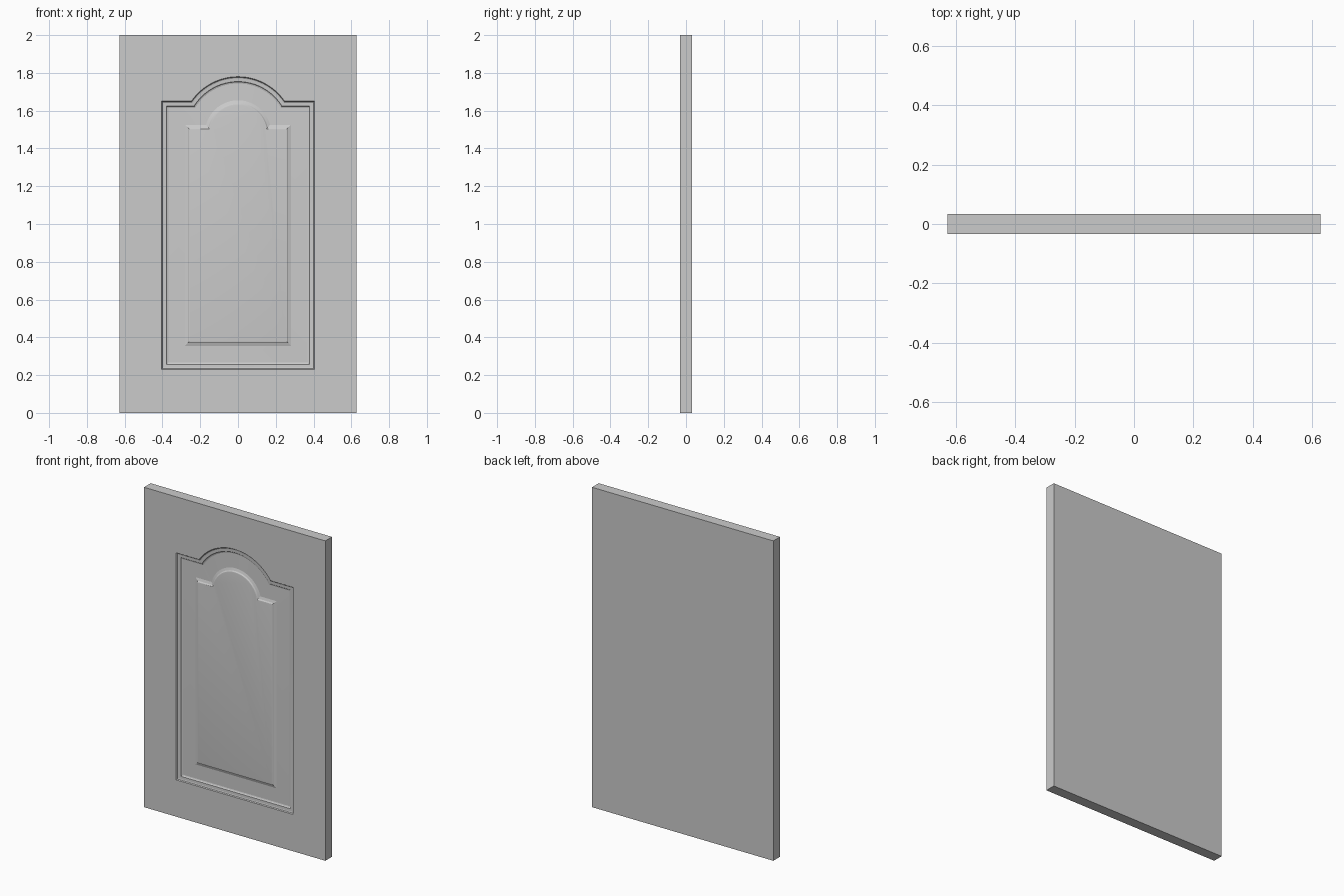
import bpy, bmesh, math

if "Cube" in bpy.data.objects:
    bpy.data.objects.remove(bpy.data.objects["Cube"])

W, H, T = 0.627, 2.0, 0.033      # half width, height, half thickness
ARCH_Z, ARCH_R, SEGS = 1.48, 0.30, 24


def outline(bm, off, depth):
    """Arched panel outline, inset by off and sunk by depth, anticlockwise from bottom left."""
    x, z0, z1, r = 0.405 - off, 0.23 + off, 1.65 - off, ARCH_R - off
    a = math.asin((z1 - ARCH_Z) / r)
    pts = [(-x, z0), (x, z0), (x, z1)]
    for i in range(SEGS + 1):
        t = a + (math.pi - 2 * a) * i / SEGS
        pts.append((r * math.cos(t), ARCH_Z + r * math.sin(t)))
    pts.append((-x, z1))
    return [bm.verts.new((px, -T + depth, pz)) for px, pz in pts]


def bridge(bm, a, b):
    n = len(a)
    for i in range(n):
        j = (i + 1) % n
        bm.faces.new((a[i], a[j], b[j], b[i]))


bm = bmesh.new()
corners = [(-W, 0), (W, 0), (W, H), (-W, H)]
front = [bm.verts.new((x, -T, z)) for x, z in corners]
back = [bm.verts.new((x, T, z)) for x, z in corners]

# Slab sides and back
bridge(bm, back, front)
bm.faces.new(back[::-1])

# Moulding profile: (inset, depth) from frame edge to raised centre
profile = [(0, 0), (0.004, 0.006), (0.010, 0.008), (0.026, 0.009),
           (0.030, 0.014), (0.036, 0.016), (0.125, 0.014),
           (0.140, 0.009), (0.146, 0.004), (0.152, 0.003)]
rings = [outline(bm, o, d) for o, d in profile]
for a, b in zip(rings, rings[1:]):
    bridge(bm, a, b)

# Raised centre field
bm.faces.new(rings[-1])

# Flat frame around the moulding
r = rings[0]
bm.faces.new((front[0], front[1], r[1], r[0]))
bm.faces.new((front[1], front[2], r[2], r[1]))
bm.faces.new((front[3], front[0], r[0], r[-1]))
bm.faces.new([front[2], front[3]] + r[:1:-1])

bmesh.ops.recalc_face_normals(bm, faces=bm.faces[:])
mesh = bpy.data.meshes.new("cabinet_door")
bm.to_mesh(mesh)
bm.free()
door = bpy.data.objects.new("cabinet_door", mesh)
bpy.context.collection.objects.link(door)
bpy.context.view_layer.objects.active = door
door.select_set(True)
bpy.ops.object.shade_smooth_by_angle(angle=math.radians(12))
